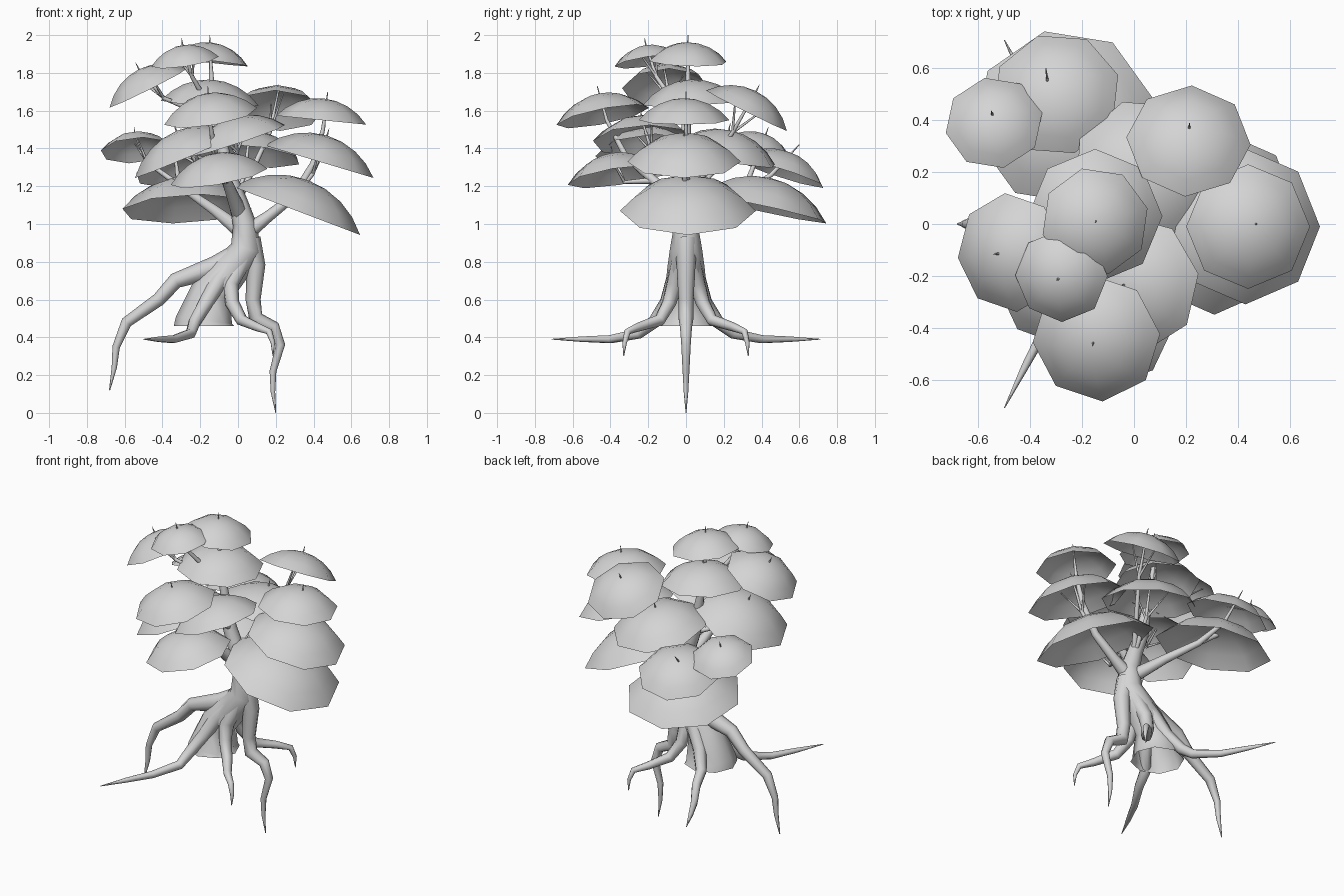
import bpy
import bmesh
import math
from mathutils import Vector, Matrix

cube = bpy.data.objects.get("Cube")
if cube:
    bpy.data.objects.remove(cube, do_unlink=True)

# One plain grey for the whole tree
grey = bpy.data.materials.new("plain_grey")
grey.use_nodes = True
colour = (0.66, 0.66, 0.66, 1)
grey.diffuse_color = colour
grey.node_tree.nodes["Principled BSDF"].inputs["Base Color"].default_value = colour


def add_mesh_object(name, mesh):
    """Link a mesh as a smooth shaded grey object."""
    mesh.materials.clear()
    mesh.materials.append(grey)
    for polygon in mesh.polygons:
        polygon.use_smooth = True
    obj = bpy.data.objects.new(name, mesh)
    bpy.context.collection.objects.link(obj)
    return obj


def limb(name, points, caps=True, mirror=False):
    """Tapered tube through (x, y, z, radius) points, optionally mirrored in y."""
    curve = bpy.data.curves.new(name + "_path", "CURVE")
    curve.dimensions = "3D"
    curve.bevel_depth = 1
    curve.bevel_resolution = 2
    curve.use_fill_caps = caps
    for side in ((1, -1) if mirror else (1,)):
        spline = curve.splines.new("POLY")
        spline.points.add(len(points) - 1)
        for target, (x, y, z, radius) in zip(spline.points, points):
            target.co = (x, y * side, z, 1)
            target.radius = radius
    helper = bpy.data.objects.new(name + "_helper", curve)
    bpy.context.collection.objects.link(helper)
    graph = bpy.context.evaluated_depsgraph_get()
    mesh = bpy.data.meshes.new_from_object(helper.evaluated_get(graph))
    bpy.data.objects.remove(helper, do_unlink=True)
    return add_mesh_object(name, mesh)


def canopy(name, centre, radius, lean):
    """Eight sided open dome, leaning towards the given x and y slope."""
    rim_angle = math.radians(360 / 28 * 4)
    bm = bmesh.new()
    bmesh.ops.create_uvsphere(bm, u_segments=8, v_segments=14, radius=1)
    below = [v for v in bm.verts if v.co.z < math.cos(rim_angle) - 0.01]
    bmesh.ops.delete(bm, geom=below, context="VERTS")
    up = Vector((lean[0], lean[1], 1)).normalized()
    turn = up.to_track_quat("Z", "Y").to_matrix().to_4x4()
    size = radius / math.sin(rim_angle)
    drop = Matrix.Translation((0, 0, -math.cos(rim_angle)))
    place = Matrix.Translation(centre) @ turn @ Matrix.Scale(size, 4) @ drop
    bmesh.ops.transform(bm, matrix=place, verts=bm.verts)
    mesh = bpy.data.meshes.new(name)
    bm.to_mesh(mesh)
    bm.free()
    add_mesh_object(name, mesh)
    return Vector(centre) + up * radius * 0.48, up


# Leaning trunk with a flared skirt, rising into the main stem
limb("trunk", [
    (-.18, 0, .46, .16), (-.18, 0, .49, .15), (-.14, 0, .64, .11),
    (-.04, 0, .76, .1), (.045, 0, .87, .085), (.035, 0, 1, .062),
    (0, 0, 1.12, .05), (-.06, 0, 1.28, .042), (-.1, 0, 1.5, .026),
    (-.14, .01, 1.75, .014), (-.15, .01, 2, .002)], caps=False)

# Roots
limb("left_hanging_root", [
    (.04, 0, .86, .06), (-.12, 0, .77, .06), (-.33, 0, .7, .042),
    (-.42, 0, .6, .036), (-.59, 0, .48, .03), (-.645, 0, .35, .02),
    (-.655, 0, .24, .014), (-.68, 0, .12, .003)])
limb("right_hanging_root", [
    (.06, 0, .92, .06), (.095, 0, .78, .05), (.08, 0, .6, .04),
    (.095, 0, .5, .04), (.19, 0, .455, .032), (.225, 0, .36, .025),
    (.185, 0, .22, .018), (.185, 0, .11, .012), (.2, 0, 0, .002)])
limb("long_side_roots", [
    (0, .02, .82, .06), (-.1, .06, .7, .05), (-.17, .1, .58, .042),
    (-.23, .17, .48, .034), (-.25, .25, .42, .028), (-.34, .4, .39, .022),
    (-.42, .55, .39, .015), (-.5, .71, .39, .002)], mirror=True)
limb("hooked_side_roots", [
    (.04, .02, .84, .055), (-.04, .06, .68, .045), (-.03, .09, .58, .038),
    (.02, .14, .49, .032), (.1, .25, .455, .024), (.165, .31, .43, .018),
    (.185, .325, .37, .012), (.185, .33, .3, .002)], mirror=True)

# Main limbs
limb("right_limb", [
    (.04, 0, .95, .045), (.16, 0, 1.04, .03), (.3, 0, 1.15, .024),
    (.4, 0, 1.32, .018), (.45, 0, 1.5, .011), (.475, 0, 1.7, .002)])
limb("back_limb", [
    (.03, .01, .95, .045), (-.12, .14, 1.07, .029), (-.25, .3, 1.16, .021),
    (-.32, .45, 1.26, .013), (-.34, .6, 1.42, .002)])
limb("front_limb", [
    (.01, 0, 1.05, .045), (-.06, -.17, 1.23, .026), (-.12, -.32, 1.36, .018),
    (-.15, -.42, 1.55, .01), (-.16, -.47, 1.73, .002)])

# Joints that twigs grow from
joints = {
    "stem": Vector((-.06, 0, 1.28)),
    "crown": Vector((-.11, 0, 1.55)),
    "fork": Vector((0, 0, 1.12)),
    "right": Vector((.3, 0, 1.15)),
    "back": Vector((-.25, .3, 1.16)),
    "front": Vector((-.06, -.17, 1.23)),
}
# Canopies: rim centre, radius, lean, and twig joint (None: a limb holds it)
canopies = [
    ((-.15, .01, 1.86), .21, (.12, .03), None),
    ((-.28, -.2, 1.86), .18, (-.15, -.15), "crown"),
    ((-.475, -.11, 1.72), .23, (-.5, -.05), "crown"),
    ((-.15, .03, 1.64), .26, (.05, -.05), "crown"),
    ((-.145, -.44, 1.57), .25, (-.17, -.2), None),
    ((.21, .32, 1.6), .24, (.03, .5), "fork"),
    ((.44, -.01, 1.55), .24, (.1, 0), None),
    ((.43, -.01, 1.33), .3, (.3, 0), "right"),
    ((.31, .01, 1.07), .36, (.38, 0), None),
    ((.05, .2, 1.36), .29, (.1, .2), "fork"),
    ((-.1, -.37, 1.25), .26, (-.18, -.16), "front"),
    ((-.27, -.18, 1.36), .3, (-.42, -.03), "stem"),
    ((0, -.23, 1.44), .265, (-.33, -.05), "stem"),
    ((-.54, .39, 1.39), .19, (-.08, .38), "back"),
    ((-.3, .5, 1.27), .25, (-.1, .32), None),
    ((-.27, .41, 1.08), .35, (-.05, .22), None),
]
for number, (centre, radius, lean, joint) in enumerate(canopies, 1):
    apex, up = canopy(f"canopy_{number}", centre, radius, lean)
    if joint:
        # Twig bends under its canopy and pokes through the top
        start = joints[joint]
        bend = start.lerp(apex - up * radius * 0.6, 0.8)
        tip = apex + up * 0.04
        path = [(*start, .018), (*bend, .011), (*apex, .005), (*tip, .001)]
        limb(f"twig_{number}", path)
        # Pair of finer shoots holding up the inside of the dome
        sideways = up.cross(apex - start).normalized() * radius * 0.45
        for side, label in ((1, "a"), (-1, "b")):
            end = apex - up * radius * 0.12 + sideways * side
            limb(f"shoot_{number}{label}", [(*bend, .008), (*end, .003)])
